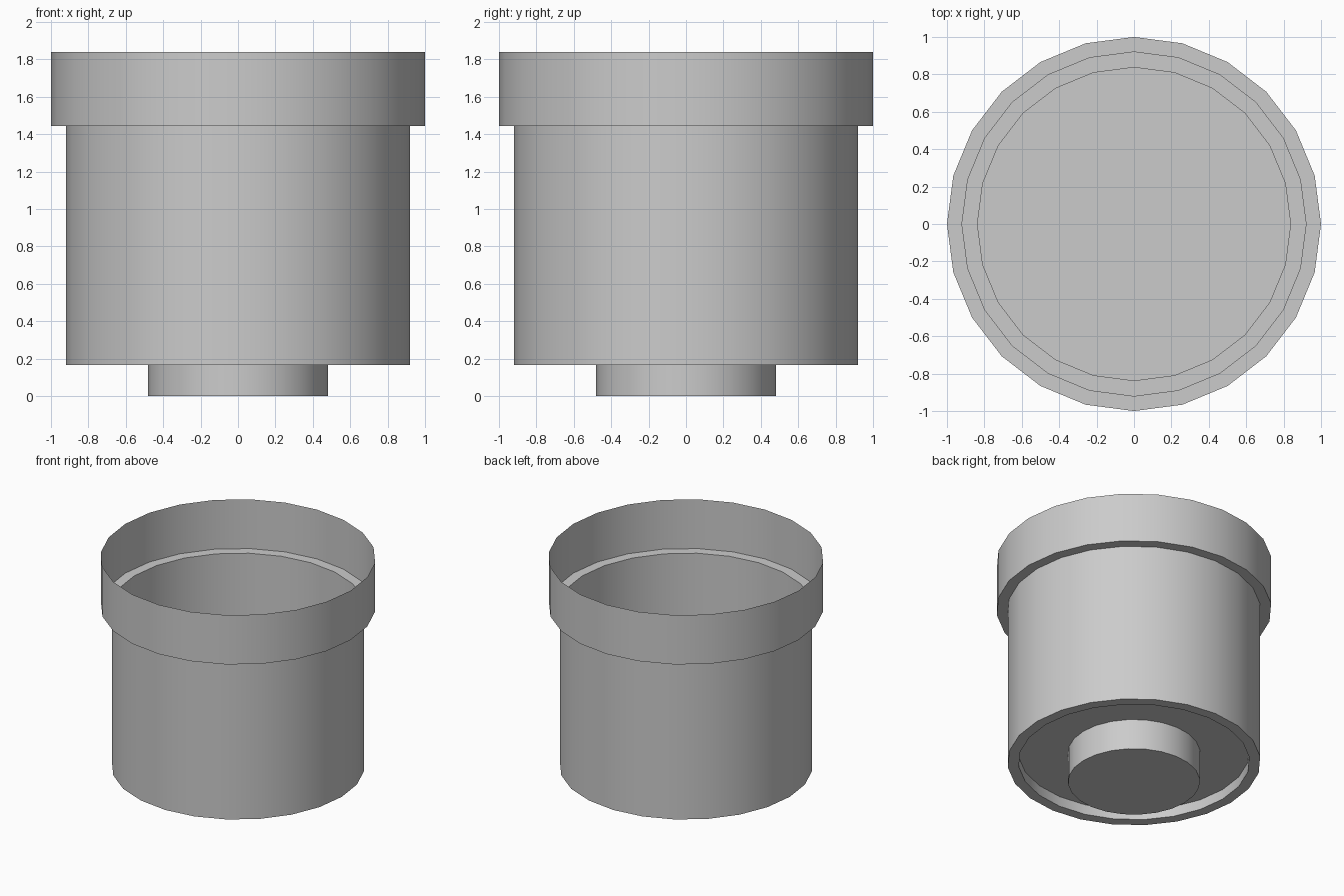
import bpy, bmesh, math

SIDES = 24

cube = bpy.data.objects.get("Cube")
if cube:
    bpy.data.objects.remove(cube, do_unlink=True)

grey = bpy.data.materials.new("light grey")
grey.use_nodes = True
grey.diffuse_color = (0.6, 0.6, 0.6, 1)
grey.node_tree.nodes["Principled BSDF"].inputs["Base Color"].default_value = (0.6, 0.6, 0.6, 1)


def lathe(name, profile, cap_start=False, cap_end=False):
    """Turn a (radius, height) profile about z into a faceted thin shell."""
    bm = bmesh.new()
    rings = []
    for radius, z in profile:
        angles = [2 * math.pi * i / SIDES for i in range(SIDES)]
        rings.append([bm.verts.new((radius * math.cos(a), radius * math.sin(a), z))
                      for a in angles])
    # Profiles run from the bottom up, so these faces point outward
    for low, high in zip(rings, rings[1:]):
        for i in range(SIDES):
            j = (i + 1) % SIDES
            bm.faces.new((low[i], low[j], high[j], high[i]))
    if cap_start:
        bm.faces.new(list(reversed(rings[0])))
    if cap_end:
        bm.faces.new(rings[-1])
    mesh = bpy.data.meshes.new(name)
    bm.to_mesh(mesh)
    bm.free()
    mesh.materials.append(grey)
    obj = bpy.data.objects.new(name, mesh)
    bpy.context.collection.objects.link(obj)
    bpy.ops.object.select_all(action='DESELECT')
    obj.select_set(True)
    bpy.context.view_layer.objects.active = obj
    bpy.ops.object.shade_smooth_by_angle(angle=math.radians(30))
    return obj


# Open cup: recessed floor, foot ring, wall, ledge and wider collar
lathe("cup_shell", [(0.84, 0.245), (0.84, 0.165), (0.92, 0.165),
                    (0.92, 1.445), (1.0, 1.445), (1.0, 1.84)], cap_start=True)

# Round peg under the recessed floor
lathe("bottom_peg", [(0.48, 0), (0.48, 0.245)], cap_start=True)
